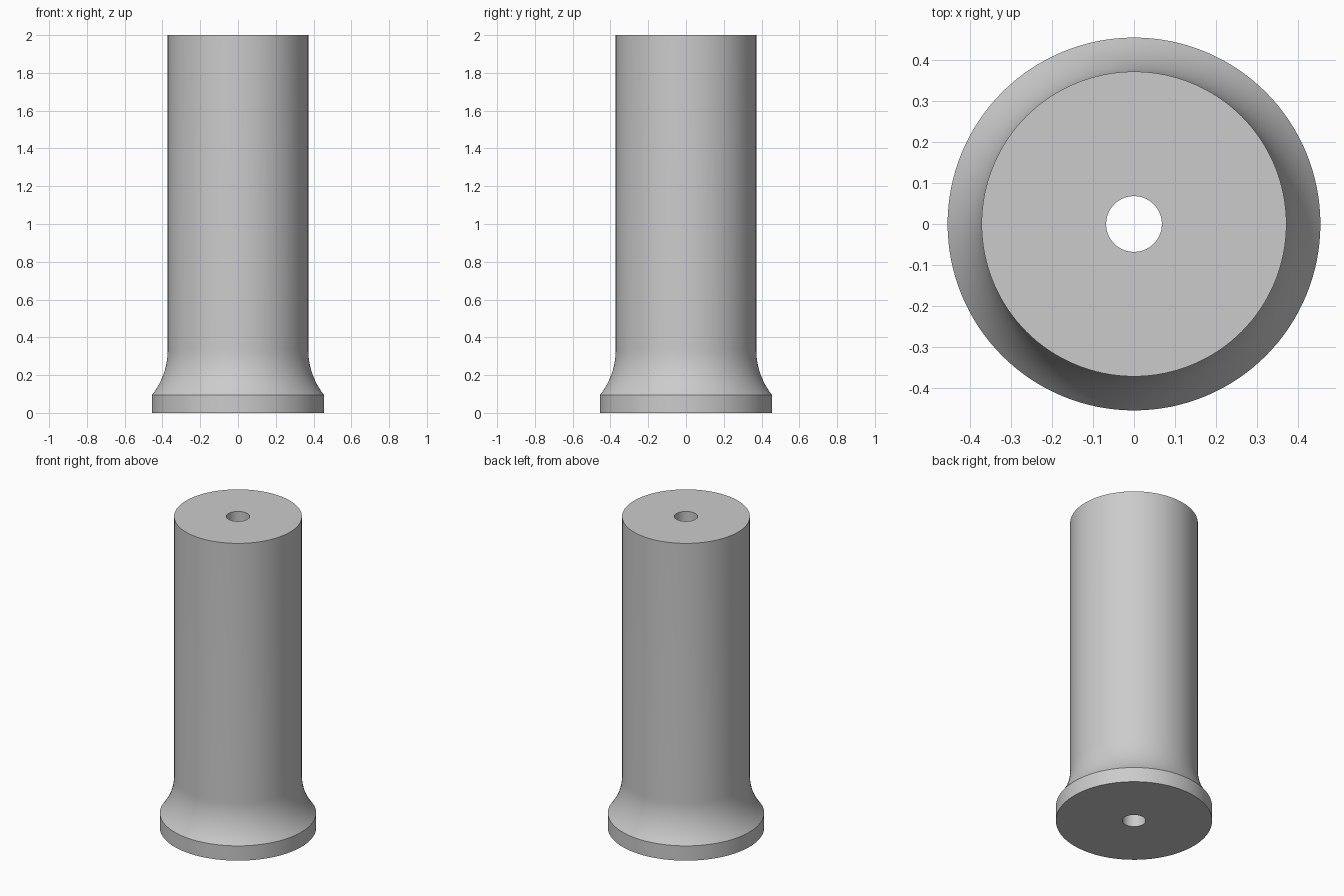
import bpy
import bmesh
import math

cube = bpy.data.objects.get("Cube")
if cube:
    bpy.data.objects.remove(cube, do_unlink=True)

HEIGHT = 2.0
BASE_R, BASE_H = 0.455, 0.095
BODY_R, FLARE_TOP = 0.372, 0.335
HOLE_R = 0.068
SIDES, FLARE_STEPS = 128, 12

# Single grey material
grey = bpy.data.materials.new("plain grey")
grey.use_nodes = True
colour = (0.6, 0.6, 0.6, 1.0)
grey.diffuse_color = colour
grey.node_tree.nodes["Principled BSDF"].inputs["Base Color"].default_value = colour

# Profile: bore, flange, concave flare tangent to the body, flat top
dx, dz = BASE_R - BODY_R, FLARE_TOP - BASE_H
flare_r = (dx * dx + dz * dz) / (2 * dx)
sweep = math.asin(dz / flare_r)
profile = [(HOLE_R, 0), (BASE_R, 0)]
for i in range(FLARE_STEPS + 1):
    a = sweep * (1 - i / FLARE_STEPS)
    profile.append((BODY_R + flare_r * (1 - math.cos(a)),
                    FLARE_TOP - flare_r * math.sin(a)))
profile += [(BODY_R, HEIGHT), (HOLE_R, HEIGHT)]

# Lathe the closed profile around z
bm = bmesh.new()
verts = [bm.verts.new((r, 0, z)) for r, z in profile]
edges = [bm.edges.new((v, verts[(i + 1) % len(verts)])) for i, v in enumerate(verts)]
bmesh.ops.spin(bm, geom=verts + edges, cent=(0, 0, 0), axis=(0, 0, 1),
               angle=math.tau, steps=SIDES, use_duplicate=False)
bmesh.ops.remove_doubles(bm, verts=bm.verts, dist=0.0001)
bmesh.ops.recalc_face_normals(bm, faces=bm.faces)
mesh = bpy.data.meshes.new("flanged_sleeve")
bm.to_mesh(mesh)
bm.free()
mesh.materials.append(grey)

# Smooth walls with crisp rims
sleeve = bpy.data.objects.new("flanged_sleeve", mesh)
bpy.context.collection.objects.link(sleeve)
bpy.ops.object.select_all(action="DESELECT")
sleeve.select_set(True)
bpy.context.view_layer.objects.active = sleeve
bpy.ops.object.shade_smooth_by_angle(angle=math.radians(30))
